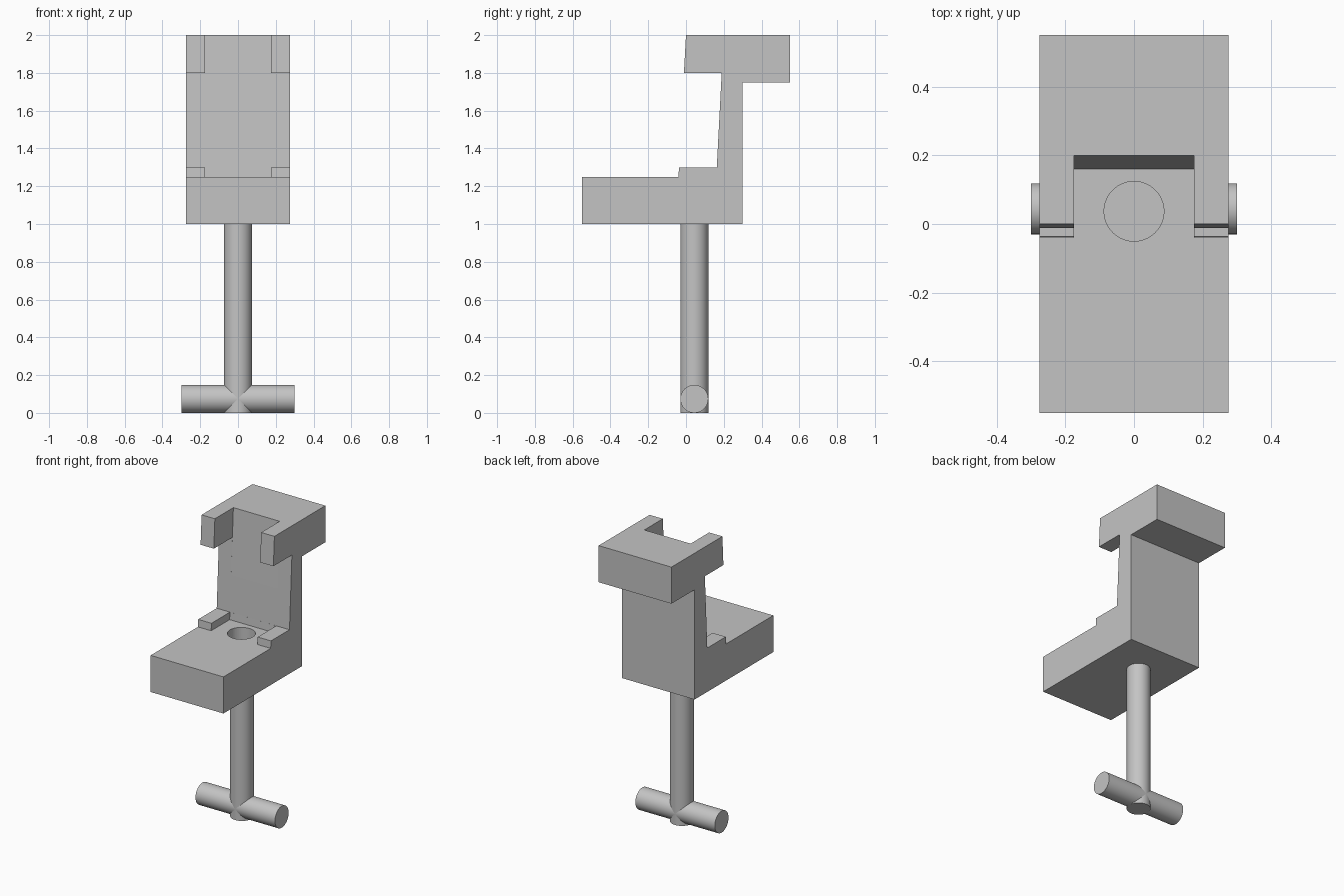
import bpy, bmesh, math
from mathutils import Matrix

cube = bpy.data.objects.get("Cube")
if cube:
    bpy.data.objects.remove(cube, do_unlink=True)

grey = bpy.data.materials.new("light grey metal")
grey.use_nodes = True
colour = (0.55, 0.55, 0.55, 1)
grey.diffuse_color = colour
grey.node_tree.nodes["Principled BSDF"].inputs["Base Color"].default_value = colour


def finish(bm, name):
    bmesh.ops.recalc_face_normals(bm, faces=bm.faces)
    mesh = bpy.data.meshes.new(name)
    bm.to_mesh(mesh)
    bm.free()
    mesh.materials.append(grey)
    obj = bpy.data.objects.new(name, mesh)
    bpy.context.collection.objects.link(obj)
    return obj


def prism(name, profile, half_width):
    """Extrude a (y, z) profile across x."""
    bm = bmesh.new()
    face = bm.faces.new([bm.verts.new((-half_width, y, z)) for y, z in profile])
    extruded = bmesh.ops.extrude_face_region(bm, geom=[face])["geom"]
    verts = [v for v in extruded if isinstance(v, bmesh.types.BMVert)]
    bmesh.ops.translate(bm, verts=verts, vec=(2 * half_width, 0, 0))
    return finish(bm, name)


def cylinder(name, radius, length, centre, along_x=False):
    bm = bmesh.new()
    matrix = Matrix.Translation(centre)
    if along_x:
        matrix = matrix @ Matrix.Rotation(math.pi / 2, 4, "Y")
    bmesh.ops.create_cone(bm, cap_ends=True, segments=64, radius1=radius,
                          radius2=radius, depth=length, matrix=matrix)
    return finish(bm, name)


def smooth(obj):
    bpy.ops.object.select_all(action="DESELECT")
    obj.select_set(True)
    bpy.context.view_layer.objects.active = obj
    bpy.ops.object.shade_smooth_by_angle(angle=math.radians(35))


def cut(obj, cutter):
    mod = obj.modifiers.new(cutter.name, "BOOLEAN")
    mod.operation = "DIFFERENCE"
    mod.solver = "EXACT"
    mod.object = cutter
    cutter.hide_render = True
    cutter.hide_viewport = True
    cutter.display_type = "WIRE"


# Clamp frame: base, leaning wall, overhanging head and side lips
frame = prism("clamp_frame", [
    (-0.55, 1.0), (0.3, 1.0), (0.3, 1.75), (0.55, 1.75), (0.55, 2.0),
    (0.0, 2.0), (-0.011, 1.8), (0.189, 1.8), (0.163, 1.3),
    (-0.037, 1.3), (-0.04, 1.25), (-0.55, 1.25)], 0.275)

# Central slot that leaves a pair of prongs and a pair of pads
slot = prism("slot_cutter", [
    (-0.04, 1.25), (0.16, 1.25), (0.2, 2.0), (0.203, 2.06),
    (-0.2, 2.06), (-0.2, 1.4)], 0.175)
cut(frame, slot)

# Blind round hole in the base
hole = cylinder("hole_cutter", 0.087, 0.3, (0, 0.037, 1.25))
cut(frame, hole)
smooth(frame)

# Screw shaft and cross handle
radius = 0.074
axis_y = 0.044
smooth(cylinder("screw_shaft", radius, 1.02, (0, axis_y, 0.51)))
smooth(cylinder("cross_handle", radius, 0.6, (0, axis_y, radius), along_x=True))
